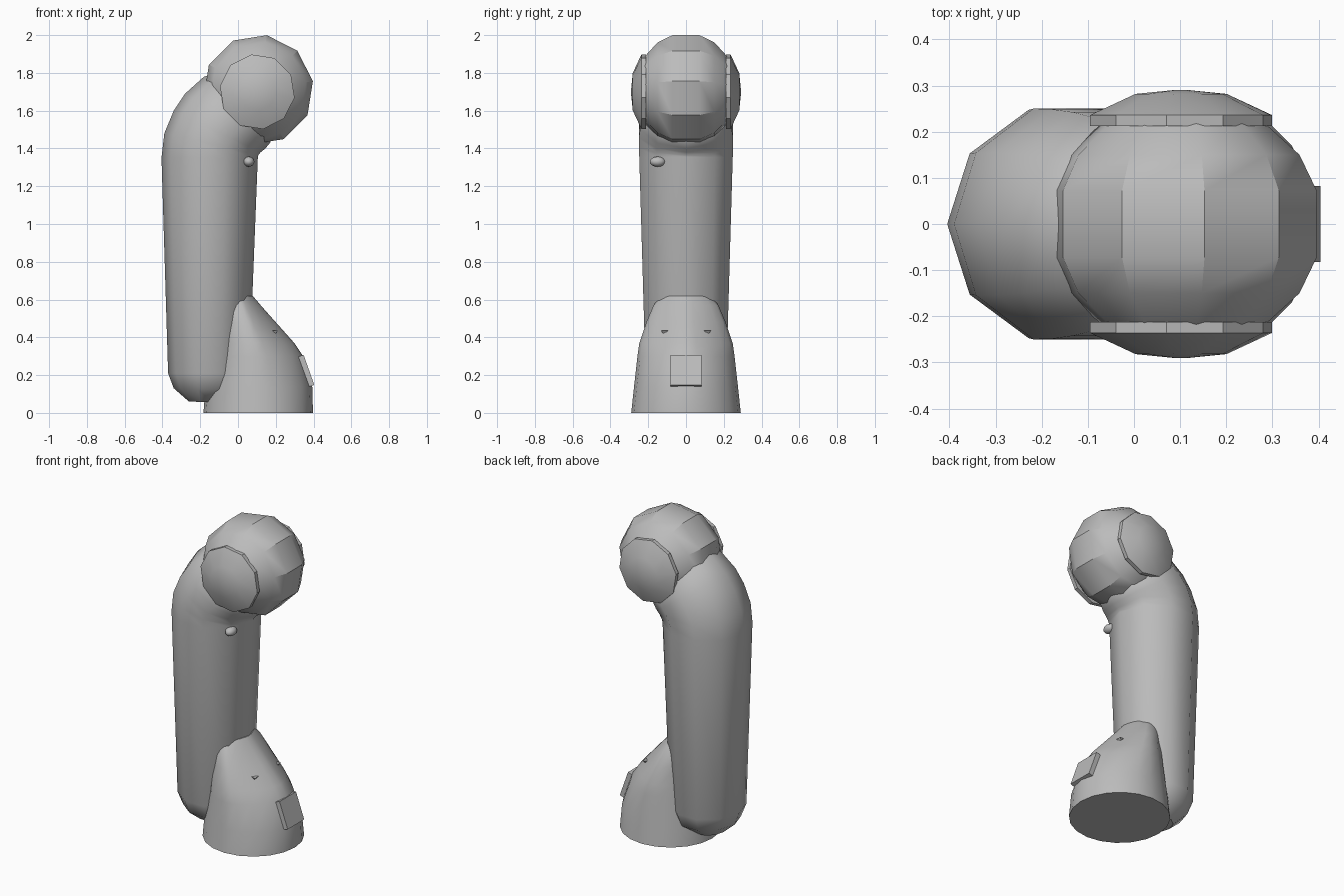
import bpy, bmesh
from math import sin, cos, pi, radians, copysign
from mathutils import Vector

cube = bpy.data.objects.get("Cube")
if cube:
    bpy.data.objects.remove(cube, do_unlink=True)

grey = bpy.data.materials.new("plain grey")
grey.use_nodes = True
colour = (0.5, 0.5, 0.5, 1)
grey.diffuse_color = colour
grey.node_tree.nodes["Principled BSDF"].inputs["Base Color"].default_value = colour


def finish(name, bm, angle):
    """Turn a bmesh into a shaded, coloured object."""
    bmesh.ops.recalc_face_normals(bm, faces=bm.faces)
    mesh = bpy.data.meshes.new(name)
    bm.to_mesh(mesh)
    bm.free()
    mesh.materials.append(grey)
    obj = bpy.data.objects.new(name, mesh)
    bpy.context.collection.objects.link(obj)
    bpy.ops.object.select_all(action="DESELECT")
    obj.select_set(True)
    bpy.context.view_layer.objects.active = obj
    bpy.ops.object.shade_smooth_by_angle(angle=radians(angle))
    return obj


def loft(name, rings, angle):
    """Skin a list of equal point rings and cap both ends."""
    bm = bmesh.new()
    loops = [[bm.verts.new(p) for p in ring] for ring in rings]
    n = len(loops[0])
    for low, high in zip(loops, loops[1:]):
        for i in range(n):
            j = (i + 1) % n
            bm.faces.new((low[i], low[j], high[j], high[i]))
    bm.faces.new(loops[0])
    bm.faces.new(loops[-1])
    return finish(name, bm, angle)


def lathe_y(name, profile, centre, sides, turn, angle):
    """Revolve (radius, y) pairs about an axis running along y."""
    angles = [radians(turn) + 2 * pi * i / sides for i in range(sides)]
    rings = [[(centre[0] + r * cos(a), y, centre[1] + r * sin(a)) for a in angles]
             for r, y in profile]
    return loft(name, rings, angle)


# Bent limb: each ring is given by its outer and inner x, z points and half width
SIDES = 10
limb = [
    (-0.26, 0.06, -0.08, 0.055, 0.10),
    (-0.34, 0.13, 0.03, 0.12, 0.19),
    (-0.37, 0.21, 0.06, 0.21, 0.225),
    (-0.405, 1.35, 0.105, 1.355, 0.26),
    (-0.39, 1.48, 0.108, 1.365, 0.263),
    (-0.34, 1.60, 0.12, 1.38, 0.262),
    (-0.28, 1.69, 0.145, 1.40, 0.255),
    (-0.18, 1.78, 0.17, 1.43, 0.235),
    (-0.04, 1.82, 0.19, 1.50, 0.15),
]
rings = []
for ox, oz, ix, iz, half in limb:
    outer, inner = Vector((ox, 0, oz)), Vector((ix, 0, iz))
    mid, arm = (outer + inner) / 2, (outer - inner) / 2
    rings.append([mid + arm * cos(2 * pi * i / SIDES)
                  + Vector((0, half * sin(2 * pi * i / SIDES), 0)) for i in range(SIDES)])
loft("bent_limb", rings, 38)

# Joint ball and its domed side caps
BALL = (0.107, 1.71)
half_profile = [(0.08, 0.24), (0.175, 0.222), (0.255, 0.15), (0.293, 0.072)]
profile = half_profile + [(r, -y) for r, y in reversed(half_profile)]
lathe_y("joint_ball", profile, BALL, 10, 9, 30)
for side, name in ((1, "left_joint_cap"), (-1, "right_joint_cap")):
    cap = [(0.2, 0.212), (0.2, 0.236), (0.1, 0.282), (0.02, 0.29)]
    lathe_y(name, [(r, side * y) for r, y in cap], (0.102, 1.7), 10, 27, 30)

# Flared foot: z, widest x, front x, back x, half width, front roundness
foot = [
    (0.0, 0.107, 0.397, -0.183, 0.29, 2.0),
    (0.14, 0.107, 0.393, -0.172, 0.275, 1.9),
    (0.30, 0.095, 0.345, -0.14, 0.257, 1.65),
    (0.37, 0.085, 0.298, -0.13, 0.247, 1.5),
    (0.48, 0.05, 0.2, -0.12, 0.21, 1.45),
    (0.57, 0.02, 0.12, -0.15, 0.172, 1.5),
    (0.62, 0.0, 0.078, -0.15, 0.13, 1.6),
]
rings = []
for z, cx, front, back, half, power in foot:
    ring = []
    for i in range(20):
        c, s = cos(2 * pi * i / 20), sin(2 * pi * i / 20)
        p = 2 / power if c > 1e-6 else 1
        reach = front - cx if c > 0 else cx - back
        ring.append((cx + copysign(abs(c) ** p, c) * reach,
                     copysign(abs(s) ** p, s) * half, z))
    rings.append(ring)
loft("flared_foot", rings, 35)

# Square plate lying on the foot's front slope
top, low = Vector((0.34, 0, 0.305)), Vector((0.397, 0, 0.145))
out = Vector((0.012, 0, 0.004))
rings = []
for shift in (-2 * out, out * 0.6):
    rings.append([p + shift + Vector((0, y, 0))
                  for p, y in ((low, -0.082), (low, 0.082), (top, 0.082), (top, -0.082))])
loft("front_plate", rings, 30)

# Small three-sided studs above the plate
for side, name in ((1, "left_stud"), (-1, "right_stud")):
    bm = bmesh.new()
    centre = Vector((0.19, side * 0.11, 0.425))
    tri = [bm.verts.new(centre + Vector(v)) for v in
           ((-0.015, side * 0.015, 0.012), (0.02, -side * 0.015, 0.012), (0, 0, -0.02))]
    tip = bm.verts.new(centre + Vector((0.02, side * 0.022, 0.01)))
    bm.faces.new(tri)
    for i in range(3):
        bm.faces.new((tri[i], tri[(i + 1) % 3], tip))
    finish(name, bm, 30)

# Oval button on the limb below the joint
bm = bmesh.new()
bmesh.ops.create_uvsphere(bm, u_segments=12, v_segments=8, radius=1)
for v in bm.verts:
    v.co = Vector((v.co.x * 0.03, v.co.y * 0.042, v.co.z * 0.027)) + Vector((0.057, -0.15, 1.33))
finish("limb_button", bm, 40)
